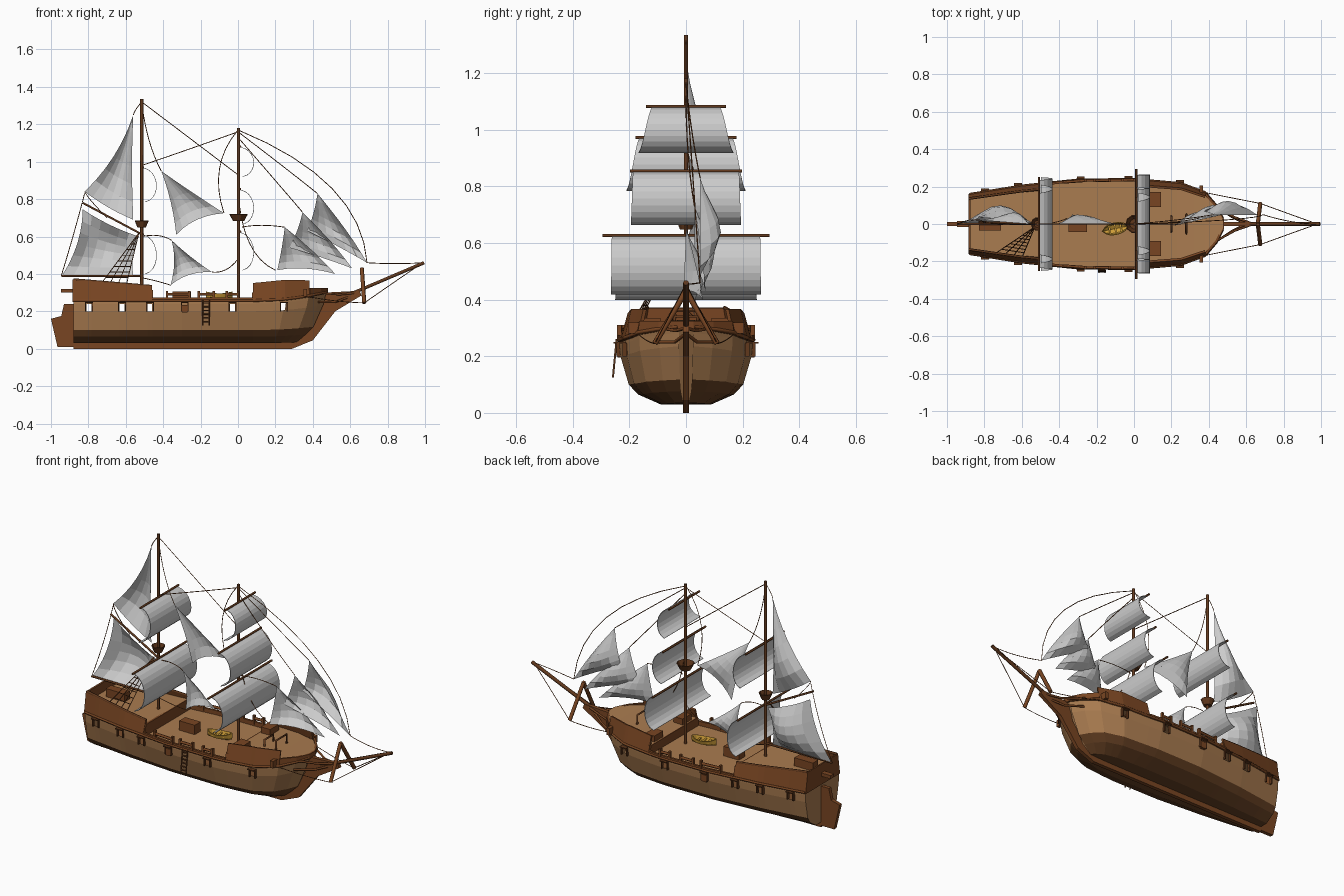
import bpy, bmesh, math
from mathutils import Vector as V

if "Cube" in bpy.data.objects:
    bpy.data.objects.remove(bpy.data.objects["Cube"])


def mat(name, c):
    m = bpy.data.materials.new(name)
    m.diffuse_color = (*c, 1)
    m.use_nodes = True
    m.node_tree.nodes["Principled BSDF"].inputs["Base Color"].default_value = m.diffuse_color
    return m


TAN = mat("planks", (0.40, 0.20, 0.08))
BROWN = mat("brown_wood", (0.19, 0.06, 0.016))
DARK = mat("dark_wood", (0.12, 0.04, 0.012))
BOTTOM = mat("hull_bottom", (0.14, 0.055, 0.018))
YELLOW = mat("boat_wood", (0.62, 0.34, 0.04))


def mesh(name, verts, faces, mats=(), thick=0, slots=None):
    me = bpy.data.meshes.new(name)
    me.from_pydata([tuple(v) for v in verts], [], faces)
    for m in mats:
        me.materials.append(m)
    if slots:
        me.polygons.foreach_set("material_index", slots)
    bm = bmesh.new()
    bm.from_mesh(me)
    bmesh.ops.remove_doubles(bm, verts=bm.verts, dist=1e-5)
    bmesh.ops.recalc_face_normals(bm, faces=bm.faces)
    bm.to_mesh(me)
    bm.free()
    ob = bpy.data.objects.new(name, me)
    bpy.context.collection.objects.link(ob)
    if thick:
        s = ob.modifiers.new("thickness", 'SOLIDIFY')
        s.thickness, s.offset = thick, 0
    return ob


def box(name, c, s, m, rot=(0, 0, 0)):
    v = [(x * s[0] / 2, y * s[1] / 2, z * s[2] / 2) for x in (-1, 1) for y in (-1, 1) for z in (-1, 1)]
    f = [(0, 1, 3, 2), (4, 6, 7, 5), (0, 4, 5, 1), (2, 3, 7, 6), (0, 2, 6, 4), (1, 5, 7, 3)]
    ob = mesh(name, v, f, [m])
    ob.location, ob.rotation_euler = c, rot
    return ob


def rods(name, paths, r, m, res=1):
    cu = bpy.data.curves.new(name, 'CURVE')
    cu.dimensions, cu.bevel_depth, cu.bevel_resolution, cu.use_fill_caps = '3D', r, res, True
    for p in paths:
        s = cu.splines.new('POLY')
        s.points.add(len(p) - 1)
        for q, co in zip(s.points, p):
            q.co = (*co, 1)
    cu.materials.append(m)
    ob = bpy.data.objects.new(name, cu)
    bpy.context.collection.objects.link(ob)


def plate(name, outline, t, m):
    n = len(outline)
    v = [(x, y, z) for y in (-t / 2, t / 2) for x, z in outline]
    f = [tuple(range(n)), tuple(range(n, 2 * n))] + [(i, (i + 1) % n, n + (i + 1) % n, n + i) for i in range(n)]
    return mesh(name, v, f, [m])


# Hull shape: half width and sheer along x
WIDTH = [(-0.88, .155), (-0.6, .2), (-0.3, .232), (0, .235), (0.25, .213), (0.38, .165), (0.44, .095), (0.475, .025)]


def w(x):
    for (a, p), (b, q) in zip(WIDTH, WIDTH[1:]):
        if x <= b:
            return p + (q - p) * (x - a) / (b - a)
    return WIDTH[-1][1]


def sheer(x):
    return 0.045 * (max(0, x - 0.1) / 0.37) ** 2


PORTS = [-0.797, -0.62, -0.47, -0.03, 0.245]
XS = sorted([x for x, _ in WIDTH] + [p + d for p in PORTS for d in (-.014, .014)] + [.08, .32, -.46, -.16])
# height, width factor, bow length factor
ROWS = [(.03, .38, .57), (.065, .72, .7), (.1, .86, .81), (.2, .985, .95), (.24, 1, .98), (.26, 1, 1)]
verts, faces, slots = [], [], []
for x in XS:
    ring = []
    for z, f, k in ROWS:
        xx = x if x < .1 else .1 + (x - .1) * k
        ring.append((xx, w(x) * f, z + sheer(x) * z / .26))
    verts += [(a, -b, c) for a, b, c in reversed(ring)] + ring
n = 2 * len(ROWS)
for i in range(len(XS) - 1):
    mid = (XS[i] + XS[i + 1]) / 2
    for j in range(n - 1):
        row = min(j, n - 2 - j)
        if row == 1 and any(abs(mid - p) < .01 for p in PORTS):
            continue  # open gun port
        a = i * n + j
        faces.append((a, a + 1, a + n + 1, a + n))
        slots.append(1 if row >= 3 else 0)
faces += [tuple(range(n)), tuple(range(len(verts) - n, len(verts)))]
slots += [0, 0]
mesh("hull", verts, faces, [TAN, BOTTOM], slots=slots)


# Decks
def span(a, b):
    return [x for x in XS if a <= x <= b]


def deck(name, a, b, z, s):
    xs = span(a, b)
    v = [(x, sg * w(x) * s, z + sheer(x) * .6) for x in xs for sg in (-1, 1)]
    mesh(name, v, [(2 * i, 2 * i + 1, 2 * i + 3, 2 * i + 2) for i in range(len(xs) - 1)], [TAN])


deck("main_deck", -.46, .08, .25, 1)
deck("poop_deck", -.88, -.46, .315, .93)
deck("fore_deck", .08, .475, .3, .97)


# Bulwarks: walls following the hull edge
def wall(name, path, z1, s1, m=BROWN):
    v = []
    for x, y in path:
        v += [(x, y, .25 + sheer(x)), (x, y * s1, z1(x))]
    mesh(name, v, [(2 * i, 2 * i + 2, 2 * i + 3, 2 * i + 1) for i in range(len(path) - 1)], [m], .012)


def sides(a, b):
    return [[(x, s * w(x)) for x in span(a, b)] for s in (-1, 1)]


p, q = sides(-.88, -.46)
wall("poop_bulwark", p[::-1] + q, lambda x: .335 + (-.46 - x) * .085, .88)
wall("poop_bulkhead", [p[-1], q[-1]], lambda x: .315, .93)
for s in sides(-.46, .08):
    wall("waist_bulwark", s, lambda x: .275, 1)
p, q = sides(.08, .38)
for s in (p, q):
    wall("forecastle_bulwark", s, lambda x: .35 if x < .09 else .365, .88)
wall("forecastle_bulkhead", [p[0], q[0]], lambda x: .3, .95)
p, q = sides(.38, .475)
wall("bow_bulwark", p + q[::-1], lambda x: .325, .98)
# Wale and rail caps
for s in (-1, 1):
    rods("wale", [[(x, s * (w(x) + .004), .258 + sheer(x)) for x in XS]], .007, BROWN)
    rods("poop_cap", [[(x, s * w(x) * .88, .335 + (-.46 - x) * .085) for x in span(-.88, -.46)]], .007, DARK)
    for a, b in ((-.38, -.26), (-.21, -.13), (-.06, 0)):
        rods("waist_rail", [[(a, s * w(a), .292), (b, s * w(b), .292)]], .008, BROWN)
        for x in (a, b):
            box("rail_post", (x, s * w(x), .285), (.012, .016, .05), BROWN)
    # Gun port frames
    for x in PORTS + [-.285]:
        for d in (-.018, .018):
            box("port_frame", (x + d, s * (w(x) + .003), .222), (.006, .016, .045), DARK)
        box("port_lid", (x, s * (w(x) + .01), .248), (.042, .024, .006), DARK)
    box("blind_port", (-.285, s * w(-.285), .215), (.03, .02, .04), BROWN)
    box("cathead", (.36, s * .18, .3), (.02, .05, .04), BROWN)
    rods("head_rail", [[(.44, s * .09, .3), (.54, s * .035, .29), (.64, 0, .3)],
                       [(.43, s * .1, .25), (.52, s * .04, .25), (.6, 0, .28)]], .006, BROWN)
    box("deck_stairs", (.115, s * .13, .315), (.06, .08, .04), BROWN)

# Keel with stem, rudder, tiller block
plate("keel_and_stem", [(-.88, 0), (.29, 0), (.4, .045), (.52, .2), (.66, .285), (.65, .31), (.46, .3),
                        (.44, .2), (.38, .11), (.3, .04), (-.88, .04)], .022, BROWN)
plate("rudder", [(-1, .16), (-.965, .01), (-.875, .01), (-.875, .24), (-.93, .24), (-.945, .175)], .022, BROWN)
box("tiller_block", (-.91, 0, .31), (.07, .03, .02), BROWN)

# Deck fittings
box("poop_hatch", (-.77, -.01, .335), (.12, .05, .055), BROWN)
box("main_hatch", (-.3, -.015, .275), (.1, .055, .06), BROWN)
rods("belfry", [[(.28, -.05, .3), (.28, -.05, .36), (.28, .05, .36), (.28, .05, .3)],
                [(.2, -.04, .3), (.2, -.04, .34), (.2, .04, .34), (.2, .04, .3)]], .006, DARK)
# Rowing boat
bv = []
for i in range(9):
    t = i / 4 - 1
    b = .032 * (1 - t * t) ** .6 if abs(t) < 1 else .001
    bv += [(t * .07, y * b, z + .01 * t * t) for y, z in ((-1, .035), (-.75, .012), (0, 0), (.75, .012), (1, .035))]
bf = [(i * 5 + j, i * 5 + j + 1, i * 5 + j + 6, i * 5 + j + 5) for i in range(8) for j in range(4)]
boat = mesh("rowing_boat", bv, bf, [YELLOW], .004)
boat.location, boat.rotation_euler = (-.1, -.025, .26), (0, 0, .2)
for d in (-.03, 0, .03):
    box("boat_seat", (-.1 + d, -.025 + d * .2, .285), (.01, .055, .004), YELLOW, (0, 0, .2))
# Side ladder
rods("side_ladder", [[(x, -.245, .26), (x, -.258, .125)] for x in (-.188, -.155)] +
     [[(-.188, -.246 - i * .002, .245 - i * .02), (-.155, -.246 - i * .002, .245 - i * .02)] for i in range(6)], .004, DARK)

# Masts, crow's nests and bowsprit
for x, top, nest, rad in ((-.515, 1.335, .65, .035), (.003, 1.18, .685, .047)):
    rods("mast", [[(x, 0, .25), (x, 0, top)]], .009, DARK)
    v = [(x + k * math.cos(a * math.pi / 5), k * math.sin(a * math.pi / 5), nest + h)
         for k, h in ((rad * .6, 0), (rad, .035)) for a in range(10)]
    mesh("crows_nest", v, [(i, (i + 1) % 10, 10 + (i + 1) % 10, 10 + i) for i in range(10)] + [tuple(range(10))], [DARK], .005)
rods("bowsprit", [[(.45, 0, .228), (.995, 0, .46)]], .01, DARK)
rods("sprit_spreader", [[(.675, s * .11, .245), (.662, 0, .43)] for s in (-1, 1)], .011, BROWN)

# Square sails: mast x, top z, bottom z, top and bottom half widths, yard half width
for x, zt, zb, a, b, y in ((.012, .622, .42, .262, .265, .295), (.012, .85, .665, .187, .195, .198),
                           (.012, 1.078, .92, .12, .167, .142), (-.508, .61, .4, .235, .25, .25),
                           (-.508, .968, .785, .165, .21, .178)):
    v, N = [], 10
    for i in range(N + 1):
        t = i / N
        px, hw = x + .012 * t + .066 * math.sin(math.pi * t) ** .8, a + (b - a) * t
        pz = zt + (zb - zt) * (.5 - .5 * math.cos(math.pi * t) * .6 + .4 * (t - .5))
        v += [(px, -hw, pz), (px, hw, pz)]
    mesh("square_sail", v, [(2 * i, 2 * i + 1, 2 * i + 3, 2 * i + 2) for i in range(N)], thick=.003)
    rods("yard", [[(x, -y, zt + .004), (x, y, zt + .004)]], .006, DARK)


# Fore-and-aft sails: bent four-corner patch, sag pulls edges inward (foot, head, left, right)
def sail(name, A, B, C, D, belly, sag, N=6):
    A, B, C, D = map(V, (A, B, C, D))
    fade = 1.6 if C == D else 0  # flatten towards a pointed head
    v = []
    for j in range(N + 1):
        for i in range(N + 1):
            u, t = i / N, j / N
            eu, et = 4 * u * (1 - u), 4 * t * (1 - t)
            up, rt = (C + D - A - B) / 2, (B + C - A - D) / 2
            p = A.lerp(B, u).lerp(D.lerp(C, u), t)
            p += up * eu * (sag[0] * (1 - t) - sag[1] * t) + rt * et * (sag[2] * (1 - u) - sag[3] * u)
            v.append(p + V((0, belly * eu * et * (1 + fade * (.5 - t)), 0)))
    f = [(k, k + 1, k + N + 2, k + N + 1) for j in range(N) for k in range(j * (N + 1), j * (N + 1) + N)]
    mesh(name, v, f)


def tri(name, A, B, C, belly, sag):
    sail(name, A, B, C, C, belly, (sag[0], 0, sag[1], sag[2]))


sail("spanker", (-.945, 0, .385), (-.56, 0, .395), (-.53, 0, .6), (-.83, .04, .745), .09, (0, .04, .08, .05))
tri("aft_topsail", (-.82, .02, .84), (-.56, 0, .69), (-.56, 0, 1.25), .05, (-.02, .2, .05))
tri("upper_staysail", (-.33, .05, .61), (-.075, 0, .725), (-.41, 0, .95), .03, (.08, .08, .02))
tri("lower_staysail", (-.36, .03, .34), (-.14, 0, .41), (-.355, 0, .58), .03, (.1, .15, .06))
tri("inner_jib", (.21, -.01, .42), (.52, .06, .4), (.25, .0, .65), .04, (.08, .02, -.08))
tri("middle_jib", (.275, .03, .54), (.61, .07, .43), (.345, .03, .73), .05, (.02, .04, -.1))
tri("outer_jib", (.37, .07, .63), (.69, .05, .46), (.425, .05, .83), .06, (.02, .04, -.12))
rods("gaff_and_boom", [[(-.83, .01, .78), (-.52, 0, .615)], [(-.945, 0, .39), (-.52, 0, .39)]], .006, DARK)


# Rigging ropes: start, middle control, end
def bow(a, c, b):
    a, c, b = V(a), V(c), V(b)
    return [a.lerp(c, t / 8).lerp(c.lerp(b, t / 8), t / 8) for t in range(9)]


ropes = [((-.515, 0, 1.32), (-.25, 0, 1.12), (0, 0, .93)), ((-.515, 0, .98), (-.25, 0, 1.07), (0, 0, 1.16)),
         ((-.515, 0, 1.32), (-.49, 0, 1.1), (-.41, 0, .95)), ((0, 0, 1.17), (-.16, 0, .98), (-.075, 0, .725)),
         ((0, 0, 1.17), (.66, .02, .9), (.69, .05, .46)), ((0, 0, 1.16), (.25, .02, .97), (.425, .05, .83)),
         ((0, 0, 1.13), (.2, 0, .9), (.345, .03, .73)), ((.02, 0, .65), (.12, 0, .67), (.25, 0, .65)),
         ((.69, .05, .46), (.85, 0, .45), (.98, 0, .46)), ((0, 0, .85), (.02, 0, .5), (.2, 0, .42)),
         ((-.515, 0, .6), (-.42, 0, .62), (-.355, 0, .58)), ((-.14, 0, .41), (-.06, 0, .4), (0, 0, .48)),
         ((-.515, 0, .38), (-.42, 0, .36), (-.36, .03, .34)), ((-.82, .02, .84), (-.8, 0, .8), (-.7, 0, .7)),
         ((-.515, 0, 1.32), (-.55, 0, 1.28), (-.56, 0, 1.25)), ((-.82, .02, .83), (-.88, .03, .6), (-.945, 0, .39))]
for s in (-1, 1):
    ropes += [((.37, s * .17, .28), (.52, s * .14, .25), (.675, s * .11, .245)),
              ((.675, s * .11, .245), (.84, s * .05, .36), (.98, 0, .455))]
rods("rigging", [bow(*r) for r in ropes], .0022, BROWN, 0)
# Shrouds with ratlines
top, feet = V((-.53, -.015, .62)), [V((-.73 + i * .045, -.15 - i * .007, .35)) for i in range(4)]
rods("shrouds", [[f, top] for f in feet] +
     [[f.lerp(top, k / 9) for f in feet] for k in range(1, 8)], .0025, DARK, 0)
